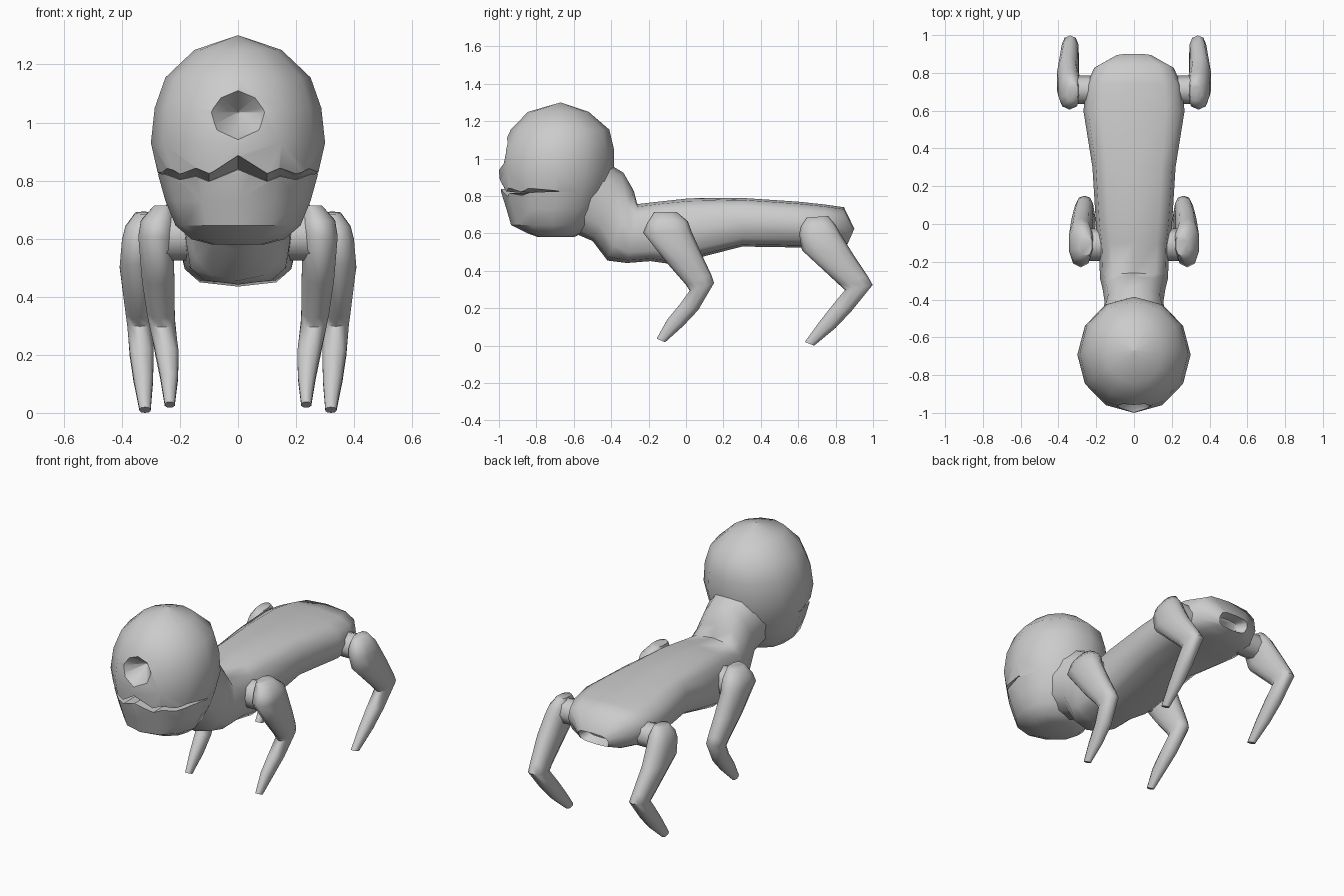
import bpy, bmesh, math
from mathutils import Vector

if "Cube" in bpy.data.objects:
    bpy.data.objects.remove(bpy.data.objects["Cube"], do_unlink=True)

grey = bpy.data.materials.new("light grey")
grey.use_nodes = True
COL = (0.6, 0.6, 0.6, 1)
grey.diffuse_color = COL
grey.node_tree.nodes["Principled BSDF"].inputs["Base Color"].default_value = COL


def make(name, rings, angle=50):
    """Skin a list of equal-length point rings and cap both ends."""
    bm = bmesh.new()
    rows = [[bm.verts.new(p) for p in r] for r in rings]
    n = len(rows[0])
    for a, b in zip(rows, rows[1:]):
        for i in range(n):
            j = (i + 1) % n
            bm.faces.new((a[i], a[j], b[j], b[i]))
    bm.faces.new(rows[0])
    bm.faces.new(rows[-1])
    bmesh.ops.remove_doubles(bm, verts=bm.verts, dist=1e-5)
    bmesh.ops.recalc_face_normals(bm, faces=bm.faces)
    me = bpy.data.meshes.new(name)
    bm.to_mesh(me)
    bm.free()
    me.materials.append(grey)
    ob = bpy.data.objects.new(name, me)
    bpy.context.collection.objects.link(ob)
    if angle:
        smooth(ob, angle)
    return ob


def smooth(ob, angle):
    bpy.ops.object.select_all(action='DESELECT')
    ob.select_set(True)
    bpy.context.view_layer.objects.active = ob
    bpy.ops.object.shade_smooth_by_angle(angle=math.radians(angle))


def spow(v, p):
    return math.copysign(abs(v) ** p, v) if abs(v) > 1e-6 else 0.0


def ring(a, b, xc, hx, n=12, p=1.0):
    """Rounded ring spanning side-profile points a and b, hx wide each way."""
    pts = []
    for i in range(n):
        t = 2 * math.pi * i / n
        s = spow(math.cos(t), p) * 0.5 + 0.5
        pts.append((xc + hx * spow(math.sin(t), p),
                    b[0] + (a[0] - b[0]) * s, b[1] + (a[1] - b[1]) * s))
    return pts


# Neck and body in one skin: top point, bottom point, half width, roundness
body = [((-.46, 1.0), (-.64, .62), .19, 1), ((-.335, .925), (-.5, .56), .155, .9),
        ((-.28, .83), (-.42, .455), .165, .8), ((-.26, .757), (-.315, .442), .18, .65),
        ((-.1, .775), (-.19, .452), .185, .6), ((.02, .788), (-.07, .435), .2, .6),
        ((.3, .79), (.3, .53), .22, .6), ((.6, .77), (.6, .525), .268, .65),
        ((.74, .755), (.74, .52), .25, .65), ((.845, .74), (.81, .525), .21, .7),
        ((.9, .625), (.865, .545), .1, .6), ((.84, .62), (.82, .57), .07, .6)]
make("body", [ring(a, b, 0, w, 12, p) for a, b, w, p in body], 60)

# Head: stacked rings of height, half width, front y, back y
head_rows = [(.58, .09, -.79, -.6), (.598, .16, -.84, -.56), (.645, .215, -.935, -.5),
             (.73, .25, -.96, -.45), (.82, .275, -.988, -.41), (.93, .3, -1, -.385),
             (1.05, .287, -.985, -.385), (1.155, .25, -.937, -.41),
             (1.25, .15, -.845, -.52), (1.3, .002, -.672, -.668)]
rings = []
for z, w, yf, yb in head_rows:
    mid = (yf + yb) / 2
    rings.append([(w * math.sin(2 * math.pi * i / 12),
                   mid + (yf - mid) * math.cos(2 * math.pi * i / 12), z) for i in range(12)])
head = make("head", rings, None)

# Eye socket cutter: eight-sided cone pointing into the head
socket = []
for y, s in ((-1.06, 1.35), (-.97, 1.0), (-.87, .03)):
    socket.append([(.1 * s * math.cos(math.pi * i / 4), y,
                    1.035 + .085 * s * math.sin(math.pi * i / 4)) for i in range(8)])
eye_cut = make("eye_socket_cutter", socket, None)

# Mouth cutter: zigzag wedge that closes towards the back
up = [(0, .89), (.1, .83), (.145, .85), (.2, .835), (.245, .865), (.33, .85)]
low = [(0, .838), (.1, .797), (.145, .815), (.2, .803), (.245, .82), (.33, .835)]


def both(half):
    return [(-x, z) for x, z in half[:0:-1]] + half


def mouth_ring(y, k):
    top = [(x, y, zl + (zu - zl) * k) for (x, zu), (_, zl) in zip(both(up), both(low))]
    return top + [(x, y, z) for x, z in reversed(both(low))]


mouth_cut = make("mouth_cutter", [mouth_ring(-1.02, 1), mouth_ring(-.68, .03)], None)

# Apply both cuts to the head, then drop the cutters
for cutter in (eye_cut, mouth_cut):
    mod = head.modifiers.new("cut", 'BOOLEAN')
    mod.operation, mod.solver, mod.object = 'DIFFERENCE', 'EXACT', cutter
    bpy.context.view_layer.objects.active = head
    bpy.ops.object.modifier_apply(modifier=mod.name)
    bpy.data.objects.remove(cutter, do_unlink=True)
smooth(head, 40)

# Legs: front profile point, back profile point, centre x, half width
front_leg = [((-.17, .715), (-.05, .715), .255, .035), ((-.205, .66), (.01, .665), .275, .062),
             ((-.23, .605), (.03, .61), .282, .064), ((-.105, .445), (.09, .475), .275, .058),
             ((0, .325), (.135, .38), .266, .05), ((.02, .295), (.15, .335), .262, .047),
             ((-.03, .225), (.065, .19), .245, .042), ((-.1, .14), (-.015, .105), .237, .032),
             ((-.157, .038), (-.112, .018), .235, .018)]
back_leg = [((.645, .685), (.76, .693), .325, .03), ((.615, .64), (.8, .645), .335, .055),
            ((.605, .595), (.825, .6), .341, .061), ((.62, .51), (.89, .495), .35, .06),
            ((.82, .325), (.97, .375), .342, .047), ((.85, .298), (.998, .325), .338, .046),
            ((.79, .225), (.885, .185), .332, .043), ((.715, .13), (.8, .095), .326, .035),
            ((.635, .02), (.685, 0), .32, .02)]
# Short joints: centre y, centre z, radius, inner x, outer x
front_joint = (-.11, .61, .085, .12, .26)
back_joint = (.71, .61, .075, .18, .33)

for side, s in (("left", 1), ("right", -1)):
    for name, rows, joint in (("front", front_leg, front_joint), ("back", back_leg, back_joint)):
        make(f"{name}_leg_{side}", [ring(a, b, s * x, w, 10, .85) for a, b, x, w in rows], 60)
        cy, cz, r, x0, x1 = joint
        make(f"{name}_joint_{side}",
             [[(s * x, cy + r * math.cos(math.pi * i / 4), cz + r * math.sin(math.pi * i / 4))
               for i in range(8)] for x in (x0, x1)], 60)
